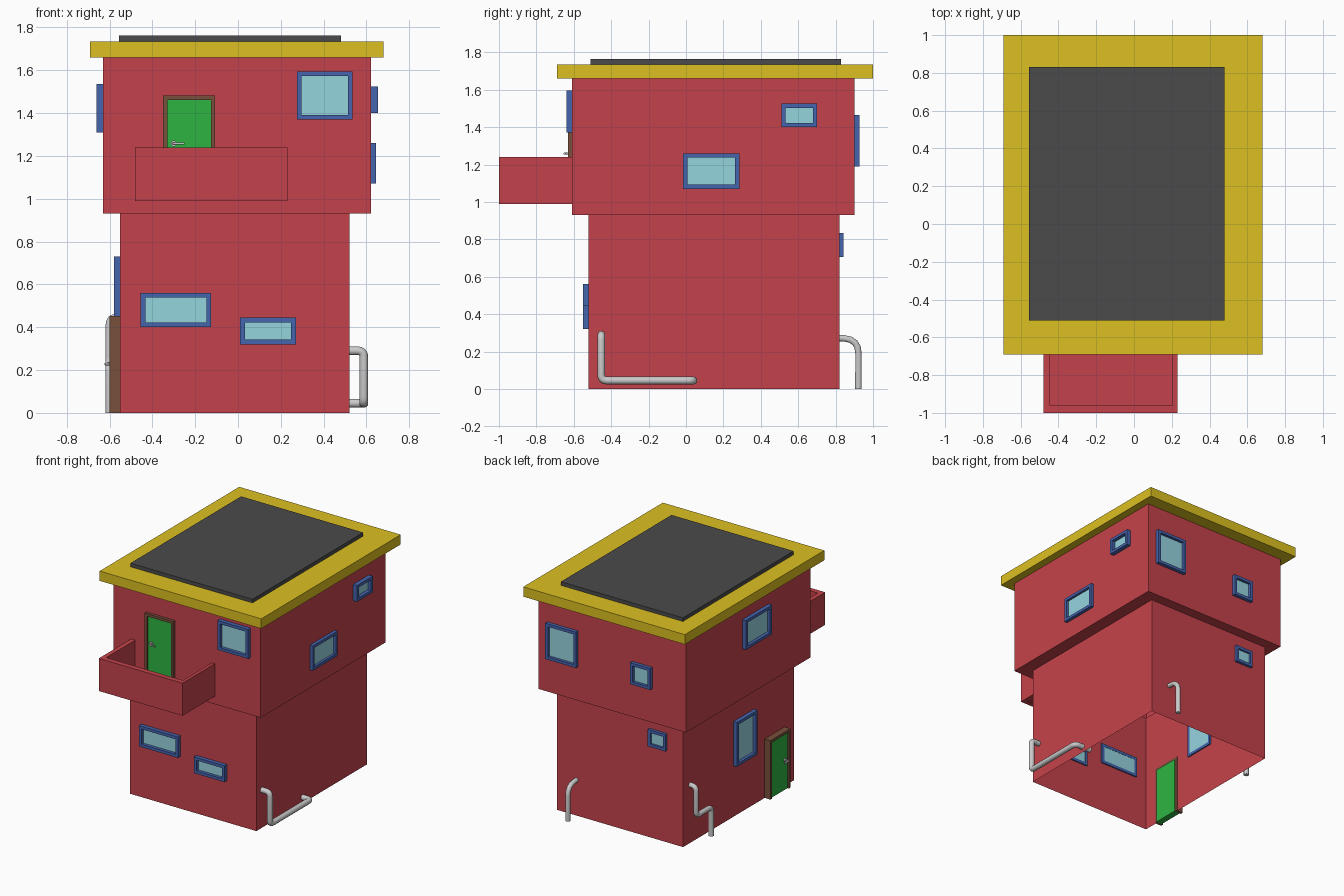
import bpy, bmesh
from mathutils import Vector

if "Cube" in bpy.data.objects:
    bpy.data.objects.remove(bpy.data.objects["Cube"])


def mat(name, r, g, b):
    m = bpy.data.materials.new(name)
    m.diffuse_color = (r, g, b, 1)
    m.use_nodes = True
    m.node_tree.nodes["Principled BSDF"].inputs["Base Color"].default_value = m.diffuse_color
    return m


RED = mat("red_wall", 0.56, 0.055, 0.07)
YELLOW = mat("yellow_roof", 0.72, 0.53, 0.015)
DARK = mat("dark_roof", 0.07, 0.07, 0.07)
BLUE = mat("blue_frame", 0.06, 0.13, 0.43)
GLASS = mat("glass", 0.30, 0.66, 0.73)
GREEN = mat("green_door", 0.026, 0.46, 0.053)
BROWN = mat("brown_frame", 0.19, 0.08, 0.045)


def sweep(name, sections, material, loop=False, caps=(True, True)):
    """Skin a list of equal cross-sections, optionally looped or capped."""
    bm = bmesh.new()
    rings = [[bm.verts.new(p) for p in s] for s in sections]
    pairs = list(zip(rings, rings[1:]))
    if loop:
        pairs.append((rings[-1], rings[0]))
    for a, b in pairs:
        for i in range(len(a)):
            j = (i + 1) % len(a)
            bm.faces.new((a[i], a[j], b[j], b[i]))
    if not loop:
        for ring, on in ((rings[0], caps[0]), (rings[-1], caps[1])):
            if on:
                bm.faces.new(ring)
    bmesh.ops.recalc_face_normals(bm, faces=bm.faces)
    me = bpy.data.meshes.new(name)
    bm.to_mesh(me)
    bm.free()
    me.materials.append(material)
    ob = bpy.data.objects.new(name, me)
    bpy.context.collection.objects.link(ob)
    return ob


def rect(x0, x1, y0, y1, z):
    return [(x0, y0, z), (x1, y0, z), (x1, y1, z), (x0, y1, z)]


def slab(name, x0, x1, y0, y1, z0, z1, material):
    return sweep(name, [rect(x0, x1, y0, y1, z) for z in (z0, z1)], material)


def on_wall(side, u, z, d):
    """Point at u along the wall, height z, distance d from the centre."""
    return {"front": (u, -d, z), "back": (u, d, z),
            "left": (-d, u, z), "right": (d, u, z)}[side]


def panel(name, side, u0, u1, z0, z1, d0, d1, material):
    sweep(name, [[on_wall(side, u, z, d) for u, z in
                  ((u0, z0), (u1, z0), (u1, z1), (u0, z1))] for d in (d0, d1)], material)


def frame(name, side, u0, u1, z0, z1, d0, d1, t, material, sill=True):
    s = t if sill else 0
    outer = ((u0, z0), (u0, z1), (u1, z1), (u1, z0))
    inner = ((u0 + t, z0 + s), (u0 + t, z1 - t), (u1 - t, z1 - t), (u1 - t, z0 + s))
    sweep(name, [[on_wall(side, *o, d0), on_wall(side, *o, d1),
                  on_wall(side, *i, d1), on_wall(side, *i, d0)]
                 for o, i in zip(outer, inner)], material, loop=sill)


def pipe(name, pts, radius, bend):
    """Round tube along a path with softened corners."""
    pts = [Vector(p) for p in pts]
    path = [pts[0]]
    for a, b, c in zip(pts, pts[1:], pts[2:]):
        p = b + (a - b).normalized() * bend
        q = b + (c - b).normalized() * bend
        path += [p.lerp(b, k / 4).lerp(b.lerp(q, k / 4), k / 4) for k in range(5)]
    path.append(pts[-1])
    cu = bpy.data.curves.new(name, 'CURVE')
    cu.dimensions = '3D'
    cu.bevel_depth = radius
    cu.bevel_resolution = 3
    cu.use_fill_caps = True
    sp = cu.splines.new('POLY')
    sp.points.add(len(path) - 1)
    for pt, co in zip(sp.points, path):
        pt.co = (*co, 1)
    bpy.context.collection.objects.link(bpy.data.objects.new(name, cu))


# House shell: narrow lower storey, overhanging upper storey, open underneath
low = (-0.55, 0.52, -0.52, 0.82)
up = (-0.63, 0.62, -0.61, 0.90)
sweep("house_walls", [rect(*low, 0), rect(*low, 0.93), rect(*up, 0.93), rect(*up, 1.66)],
      RED, caps=(False, True))

# Roof
slab("roof_eaves", -0.69, 0.68, -0.69, 1.0, 1.66, 1.735, YELLOW)
slab("roof_top", -0.555, 0.48, -0.51, 0.83, 1.73, 1.763, DARK)

# Balcony: floor and three-sided parapet
slab("balcony_floor", -0.47, 0.22, -0.99, -0.605, 0.993, 1.03, RED)
plan = [((-0.48, -0.605), (-0.445, -0.605)), ((-0.48, -1.0), (-0.445, -0.96)),
        ((0.23, -1.0), (0.205, -0.96)), ((0.23, -0.605), (0.205, -0.605))]
sweep("balcony_parapet", [[(*o, 0.99), (*i, 0.99), (*i, 1.24), (*o, 1.24)] for o, i in plan], RED)

# Windows: side, u0, u1, z0, z1, wall distance, outer distance
windows = [
    ("front", -0.455, -0.125, 0.40, 0.56, 0.52, 0.55),
    ("front", 0.01, 0.27, 0.32, 0.445, 0.52, 0.55),
    ("front", 0.275, 0.535, 1.37, 1.595, 0.61, 0.64),
    ("right", -0.015, 0.285, 1.07, 1.26, 0.62, 0.645),
    ("right", 0.51, 0.70, 1.40, 1.525, 0.62, 0.653),
    ("left", -0.04, 0.21, 0.39, 0.73, 0.55, 0.58),
    ("left", -0.10, 0.215, 1.31, 1.535, 0.63, 0.66),
    ("back", 0.285, 0.545, 1.19, 1.465, 0.90, 0.927),
    ("back", -0.345, -0.175, 1.19, 1.355, 0.90, 0.927),
    ("back", -0.415, -0.265, 0.705, 0.835, 0.82, 0.842),
]
for n, (side, u0, u1, z0, z1, wall, out) in enumerate(windows, 1):
    t = 0.022
    frame(f"window_frame_{n}", side, u0, u1, z0, z1, wall - 0.01, out, t, BLUE)
    panel(f"window_glass_{n}", side, u0 + t, u1 - t, z0 + t, z1 - t,
          wall - 0.008, wall + 0.006, GLASS)

# Doors with lever handles: side, u0, z0, wall distance, outer distance
for name, side, u0, z0, wall, out in (("balcony_door", "front", -0.35, 1.03, 0.61, 0.632),
                                      ("entrance_door", "left", -0.41, 0.0, 0.55, 0.60)):
    u1, z1, t = u0 + 0.243, z0 + 0.452, 0.02
    frame(name + "_frame", side, u0, u1, z0, z1, wall - 0.005, out, t, BROWN, sill=False)
    face = out - 0.012
    panel(name, side, u0 + t, u1 - t, z0, z1 - t, wall - 0.012, face, GREEN)
    hu, hz = u0 + 0.05, z0 + 0.228
    pipe(name + "_handle_plate", [on_wall(side, hu, hz, face - 0.002),
                                  on_wall(side, hu, hz, face + 0.008)], 0.014, 0)
    pipe(name + "_handle", [on_wall(side, hu, hz, face), on_wall(side, hu, hz, face + 0.03),
                            on_wall(side, hu + 0.05, hz, face + 0.03)], 0.006, 0.01)

# Pipes running in and out of the walls
pipe("right_pipe", [(0.45, -0.453, 0.29), (0.588, -0.453, 0.29), (0.588, -0.453, 0.045),
                    (0.588, 0.04, 0.045), (0.45, 0.04, 0.045)], 0.021, 0.03)
pipe("back_pipe", [(0.356, 0.78, 0.275), (0.356, 0.922, 0.265), (0.356, 0.922, 0)], 0.018, 0.075)
pipe("left_pipe", [(-0.50, 0.735, 0.445), (-0.60, 0.735, 0.445), (-0.60, 0.735, 0.22),
                   (-0.60, 0.55, 0.22), (-0.60, 0.55, 0)], 0.019, 0.035)
